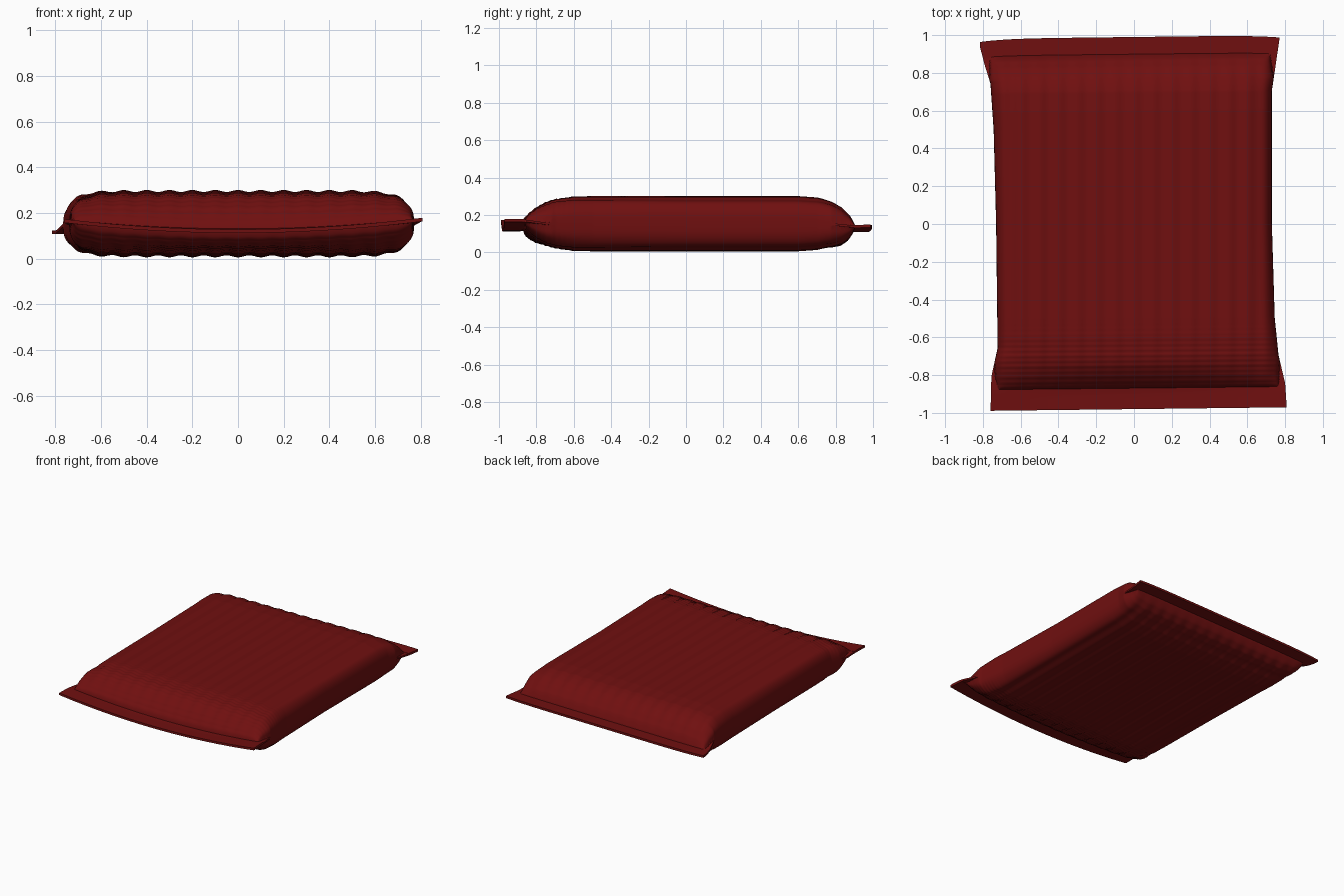
import bpy
import bmesh
import math

if "Cube" in bpy.data.objects:
    bpy.data.objects.remove(bpy.data.objects["Cube"], do_unlink=True)

red = bpy.data.materials.new("dark red foil")
red.use_nodes = True
colour = (0.16, 0.005, 0.005, 1)
red.diffuse_color = colour
red.node_tree.nodes["Principled BSDF"].inputs["Base Color"].default_value = colour

# Outline and fill of the packet along its length
LEFT = [(-1, -.76), (-.8, -.755), (-.65, -.722), (0, -.73), (.5, -.743), (.75, -.76), (.85, -.79), (.96, -.815)]
RIGHT = [(-1, .81), (-.85, .80), (-.7, .765), (-.5, .745), (0, .73), (.7, .73), (.8, .745), (.98, .77)]
FILL = [(-.87, 0), (-.86, .25), (-.83, .45), (-.8, .61), (-.75, .78), (-.7, .89), (-.6, .985),
        (-.5, 1), (.6, 1), (.7, .95), (.78, .81), (.83, .66), (.87, .42), (.89, .2), (.9, 0)]
SEAL_Z = .128


def interp(points, t):
    if t <= points[0][0]:
        return points[0][1]
    for (a, p), (b, q) in zip(points, points[1:]):
        if t <= b:
            return p + (q - p) * (t - a) / (b - a)
    return points[-1][1]


def smooth(a, b, t):
    t = max(0, min(1, (t - a) / (b - a)))
    return t * t * (3 - 2 * t)


def point(s, y, side, seal):
    """Point on the upper (side=1) or lower (side=-1) skin."""
    u = math.copysign(1 - (1 - abs(s)) ** 1.7, s)
    left, right = interp(LEFT, y), interp(RIGHT, y)
    x = (left + right) / 2 + u * (right - left) / 2
    # Centre line bends towards the curled end seals
    end = smooth(.72, .9, abs(y))
    curl = .05 * (x / .8) ** 2 - .008 if y < 0 else .012 * x / .8
    mid = .153 + (SEAL_Z + curl - .153) * end
    # Swollen cross-section with lengthwise ribs and fine front puckers
    thick = .008
    if not seal:
        half = min((right - left) / 2, .755 - .015 * end)
        d = min(1, abs(x - (left + right) / 2) / half)
        f = (1 - d ** 12) ** (1 / 3)
        g = interp(FILL, y)
        rib = .0045 * math.cos(math.tau * x / .1)
        pucker = .0015 * math.sin(math.tau * y / .028) * smooth(.5, .7, -y)
        thick = max(.006, f * g * (.143 + rib) + f * pucker)
    skew = .012 * x * abs(y) - (.015 * (x / .8) ** 6 * smooth(.8, 1, y))
    return x, y + skew, mid + side * thick


def skin(name, start, stop, rows, cols, seal=False):
    bm = bmesh.new()
    rings = []
    for j in range(rows + 1):
        y = start + (stop - start) * j / rows
        steps = [2 * i / cols - 1 for i in range(cols + 1)]
        ring = [bm.verts.new(point(s, y, 1, seal)) for s in steps]
        ring += [bm.verts.new(point(s, y, -1, seal)) for s in reversed(steps)]
        rings.append(ring)
    n = len(rings[0])
    for a, b in zip(rings, rings[1:]):
        for i in range(n):
            k = (i + 1) % n
            bm.faces.new((a[i], a[k], b[k], b[i]))
    # Close both ends
    for ring in (rings[0], rings[-1]):
        for i in range(cols):
            bm.faces.new((ring[i], ring[i + 1], ring[n - 2 - i], ring[n - 1 - i]))
    bmesh.ops.recalc_face_normals(bm, faces=bm.faces)
    mesh = bpy.data.meshes.new(name)
    bm.to_mesh(mesh)
    bm.free()
    mesh.materials.append(red)
    obj = bpy.data.objects.new(name, mesh)
    bpy.context.collection.objects.link(obj)
    bpy.ops.object.select_all(action="DESELECT")
    obj.select_set(True)
    bpy.context.view_layer.objects.active = obj
    bpy.ops.object.shade_smooth_by_angle(angle=math.radians(40))


skin("packet_body", -.87, .9, 240, 160)
skin("front_seal", -.98, -.865, 6, 60, seal=True)
skin("back_seal", .895, .99, 6, 60, seal=True)
